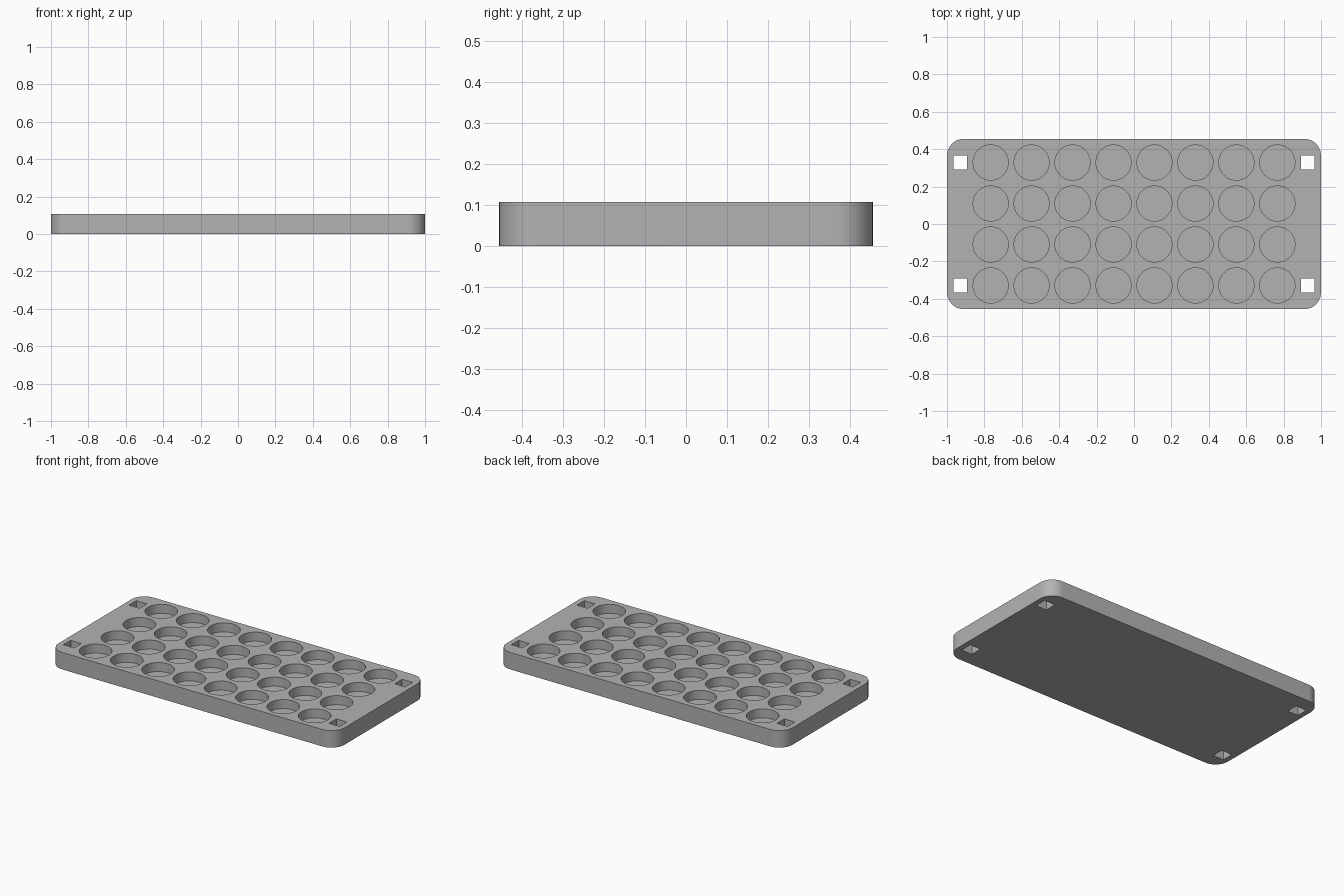
import bpy, bmesh, math
from mathutils import Matrix, Vector

old = bpy.data.objects.get("Cube")
if old:
    bpy.data.objects.remove(old, do_unlink=True)

HALF_X, HALF_Y, HEIGHT, CORNER = 1.0, 0.455, 0.107, 0.09
PITCH, RADIUS, DEPTH = 0.219, 0.094, 0.057
SLOT_X, SLOT_Y, SLOT = 0.929, 0.328, 0.074

grey = bpy.data.materials.new("plain grey")
grey.use_nodes = True
colour = (0.45, 0.45, 0.45, 1)
grey.diffuse_color = colour
grey.node_tree.nodes["Principled BSDF"].inputs["Base Color"].default_value = colour


def make_object(name, bm):
    bmesh.ops.recalc_face_normals(bm, faces=bm.faces)
    mesh = bpy.data.meshes.new(name)
    bm.to_mesh(mesh)
    bm.free()
    mesh.materials.append(grey)
    obj = bpy.data.objects.new(name, mesh)
    bpy.context.collection.objects.link(obj)
    return obj


# Rounded slab
bm = bmesh.new()
bmesh.ops.create_cube(bm, size=1, matrix=Matrix.Translation((0, 0, HEIGHT / 2))
                      @ Matrix.Diagonal((2 * HALF_X, 2 * HALF_Y, HEIGHT, 1)))
upright = [e for e in bm.edges if abs(e.verts[0].co.z - e.verts[1].co.z) > 0.01]
bmesh.ops.bevel(bm, geom=upright, offset=CORNER, segments=12, profile=0.5, affect='EDGES')
tray = make_object("tray", bm)

# Round blind pockets, eight by four, and square through slots at the corners
bm = bmesh.new()
for col in range(8):
    for row in range(4):
        centre = Vector(((col - 3.5) * PITCH, (row - 1.5) * PITCH, HEIGHT))
        bmesh.ops.create_cone(bm, cap_ends=True, segments=48, radius1=RADIUS, radius2=RADIUS,
                              depth=2 * DEPTH, matrix=Matrix.Translation(centre))
for sx in (-1, 1):
    for sy in (-1, 1):
        bmesh.ops.create_cube(bm, size=1,
                              matrix=Matrix.Translation((sx * SLOT_X, sy * SLOT_Y, HEIGHT / 2))
                              @ Matrix.Diagonal((SLOT, SLOT, 3 * HEIGHT, 1)))
cutter = make_object("hole_cutter", bm)

# Cut the holes, then bake the result and drop the cutter
cut = tray.modifiers.new("holes", 'BOOLEAN')
cut.operation = 'DIFFERENCE'
cut.solver = 'EXACT'
cut.object = cutter
bpy.context.view_layer.update()
graph = bpy.context.evaluated_depsgraph_get()
result = bpy.data.meshes.new_from_object(tray.evaluated_get(graph))
tray.modifiers.clear()
tray.data = result
result.name = "tray"
bpy.data.objects.remove(cutter, do_unlink=True)

# Smooth curved walls, sharp rims
bpy.ops.object.select_all(action='DESELECT')
tray.select_set(True)
bpy.context.view_layer.objects.active = tray
bpy.ops.object.shade_smooth_by_angle(angle=math.radians(30))
